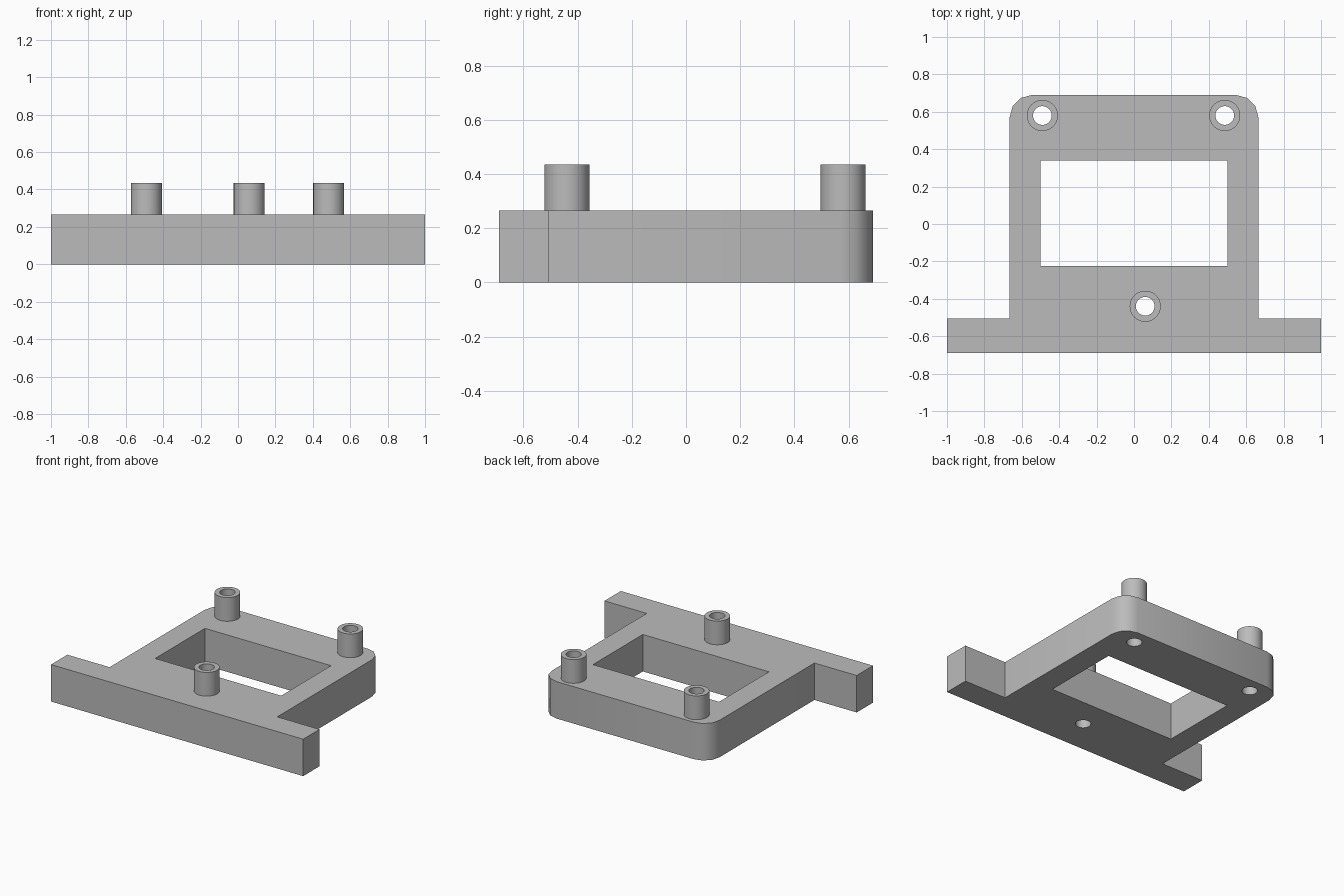
import bpy, bmesh
from math import sin, cos, pi, radians

if "Cube" in bpy.data.objects:
    bpy.data.objects.remove(bpy.data.objects["Cube"], do_unlink=True)

PLATE_TOP, POST_TOP = 0.265, 0.435
POST_R, HOLE_R = 0.083, 0.05
SIDES = 48
POSTS = {"back_right_post": (-0.49, 0.58),
         "back_left_post": (0.485, 0.58),
         "front_post": (0.06, -0.44)}

grey = bpy.data.materials.new("light_grey")
grey.use_nodes = True
colour = (0.5, 0.5, 0.5, 1)
grey.diffuse_color = colour
grey.node_tree.nodes["Principled BSDF"].inputs["Base Color"].default_value = colour


def make_object(name, bm):
    bmesh.ops.recalc_face_normals(bm, faces=bm.faces)
    mesh = bpy.data.meshes.new(name)
    bm.to_mesh(mesh)
    bm.free()
    mesh.materials.append(grey)
    obj = bpy.data.objects.new(name, mesh)
    bpy.context.collection.objects.link(obj)
    return obj


def prism(name, outline, z0, z1):
    bm = bmesh.new()
    face = bm.faces.new([bm.verts.new((x, y, z0)) for x, y in outline])
    top = bmesh.ops.extrude_face_region(bm, geom=[face])["geom"]
    moved = [v for v in top if isinstance(v, bmesh.types.BMVert)]
    bmesh.ops.translate(bm, verts=moved, vec=(0, 0, z1 - z0))
    return make_object(name, bm)


def circle(x, y, r):
    return [(x + r * cos(2 * pi * i / SIDES), y + r * sin(2 * pi * i / SIDES))
            for i in range(SIDES)]


def activate(obj):
    bpy.ops.object.select_all(action="DESELECT")
    obj.select_set(True)
    bpy.context.view_layer.objects.active = obj


def smooth(obj):
    activate(obj)
    bpy.ops.object.shade_smooth_by_angle(angle=radians(35))


# Plate: side flanges along the front, rounded corners at the back
corner_r = 0.12
half = [(1, -0.69), (1, -0.505), (0.665, -0.505)]
half += [(0.665 - corner_r + corner_r * cos(radians(a)),
          0.69 - corner_r + corner_r * sin(radians(a))) for a in range(0, 91, 30)]
plate = prism("base_plate", half + [(-x, y) for x, y in reversed(half)], 0, PLATE_TOP)

# Window and screw holes cut through the plate
window = [(-0.5, -0.225), (0.5, -0.225), (0.5, 0.34), (-0.5, 0.34)]
for outline in [window] + [circle(x, y, HOLE_R) for x, y in POSTS.values()]:
    cutter = prism("cutter", outline, -0.1, 0.6)
    cutter.hide_render = True
    cut = plate.modifiers.new("cut", "BOOLEAN")
    cut.operation, cut.solver, cut.object = "DIFFERENCE", "EXACT", cutter
    activate(plate)
    bpy.ops.object.modifier_apply(modifier=cut.name)
    bpy.data.objects.remove(cutter, do_unlink=True)
smooth(plate)

# Hollow posts: a wall profile spun round each screw hole
for name, (x, y) in POSTS.items():
    bm = bmesh.new()
    profile = [(HOLE_R, PLATE_TOP), (HOLE_R, POST_TOP), (POST_R, POST_TOP), (POST_R, PLATE_TOP)]
    verts = [bm.verts.new((x + r, y, z)) for r, z in profile]
    edges = [bm.edges.new(pair) for pair in zip(verts, verts[1:])]
    bmesh.ops.spin(bm, geom=verts + edges, cent=(x, y, 0), axis=(0, 0, 1),
                   angle=2 * pi, steps=SIDES)
    bmesh.ops.remove_doubles(bm, verts=bm.verts, dist=0.0001)
    smooth(make_object(name, bm))
